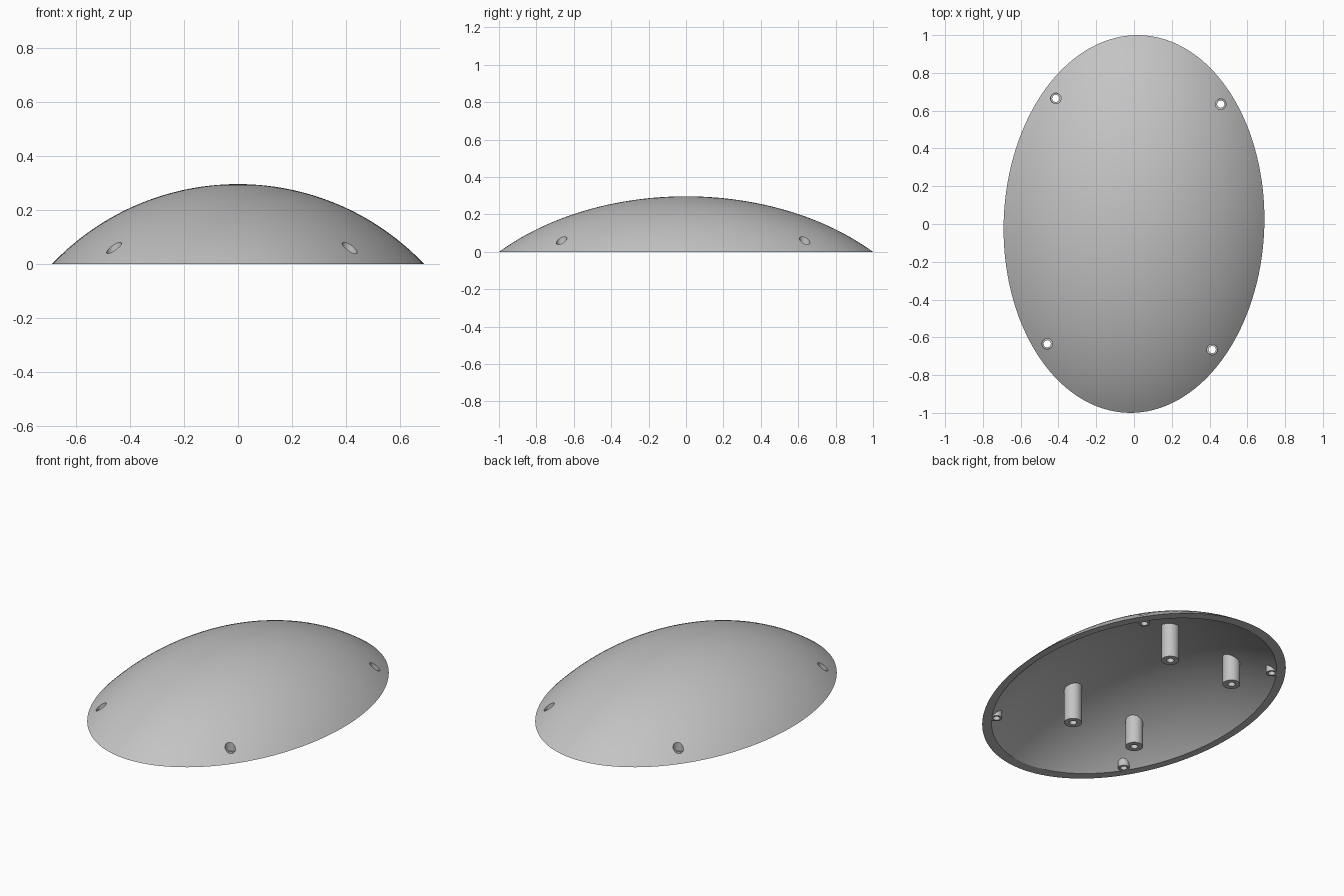
import bpy, bmesh, math
from mathutils import Matrix

if "Cube" in bpy.data.objects:
    bpy.data.objects.remove(bpy.data.objects["Cube"])

HALF_X, HALF_Y, HEIGHT, WALL = 0.69, 1.0, 0.297, 0.03
R = (HALF_X ** 2 + HEIGHT ** 2) / (2 * HEIGHT)   # radius of the dome arc
DROP = R - HEIGHT                                # arc centre lies below the base
TURN = math.radians(-2)                          # slight turn of the whole part
SEG, RINGS = 128, 28

grey = bpy.data.materials.new("grey plastic")
grey.diffuse_color = (0.55, 0.55, 0.55, 1)
grey.use_nodes = True
grey.node_tree.nodes["Principled BSDF"].inputs["Base Color"].default_value = grey.diffuse_color


def finish(name, bm):
    bmesh.ops.recalc_face_normals(bm, faces=bm.faces)
    mesh = bpy.data.meshes.new(name)
    bm.to_mesh(mesh)
    bm.free()
    mesh.materials.append(grey)
    ob = bpy.data.objects.new(name, mesh)
    bpy.context.collection.objects.link(ob)
    return ob


def cap(name, radius, z_min):
    """Solid oval cap cut from a stretched sphere."""
    bm = bmesh.new()
    end = math.acos((z_min + DROP) / radius)
    rings = []
    for i in range(1, RINGS + 1):
        a = end * i / RINGS
        r, z = radius * math.sin(a), radius * math.cos(a) - DROP
        rings.append([bm.verts.new((r * math.cos(t), r * math.sin(t) * HALF_Y / HALF_X, z))
                      for t in (2 * math.pi * k / SEG for k in range(SEG))])
    top = bm.verts.new((0, 0, radius - DROP))
    for k in range(SEG):
        n = (k + 1) % SEG
        bm.faces.new((top, rings[0][k], rings[0][n]))
        for a, b in zip(rings, rings[1:]):
            bm.faces.new((a[k], b[k], b[n], a[n]))
    bm.faces.new(rings[-1])
    bmesh.ops.rotate(bm, verts=bm.verts, matrix=Matrix.Rotation(TURN, 3, 'Z'))
    return finish(name, bm)


def pins(name, points, radius, z0, z1):
    """One object holding a vertical cylinder at each point."""
    bm = bmesh.new()
    for x, y in points:
        bmesh.ops.create_cone(bm, cap_ends=True, segments=32, radius1=radius, radius2=radius,
                              depth=z1 - z0, matrix=Matrix.Translation((x, y, (z0 + z1) / 2)))
    bmesh.ops.rotate(bm, verts=bm.verts, matrix=Matrix.Rotation(TURN, 3, 'Z'))
    return finish(name, bm)


def cut(ob, *tools):
    for tool in tools:
        mod = ob.modifiers.new("cut", 'BOOLEAN')
        mod.operation, mod.solver, mod.object = 'DIFFERENCE', 'EXACT', tool
        tool.hide_render = True
    bpy.ops.object.select_all(action='DESELECT')
    bpy.context.view_layer.objects.active = ob
    ob.select_set(True)
    for mod in list(ob.modifiers):
        bpy.ops.object.modifier_apply(modifier=mod.name)
    for tool in tools:
        bpy.data.objects.remove(tool)


signs = [(sx, sy) for sx in (-1, 1) for sy in (-1, 1)]
screws = [(0.437 * sx, 0.65 * sy) for sx, sy in signs]
posts = [(-0.129 + 0.21 * sx, -0.005 + 0.427 * sy) for sx, sy in signs]

# Hollow inside, leaving the four tall posts and four screw bosses standing
cavity = cap("cavity", R - WALL, -0.08)
cut(cavity,
    pins("post_core", posts, 0.048, -0.2, 0.5),
    pins("boss_core", screws, 0.031, -0.2, 0.5))

# Dome shell with post bores, screw holes and screw head recesses
shell = cap("dome_cover", R, 0.0)
cut(shell, cavity,
    pins("post_bore", posts, 0.02, -0.1, 0.1),
    pins("screw_hole", screws, 0.019, -0.1, 0.2),
    pins("screw_recess", screws, 0.028, 0.03, 0.3))
bpy.ops.object.shade_smooth_by_angle(angle=math.radians(30))
